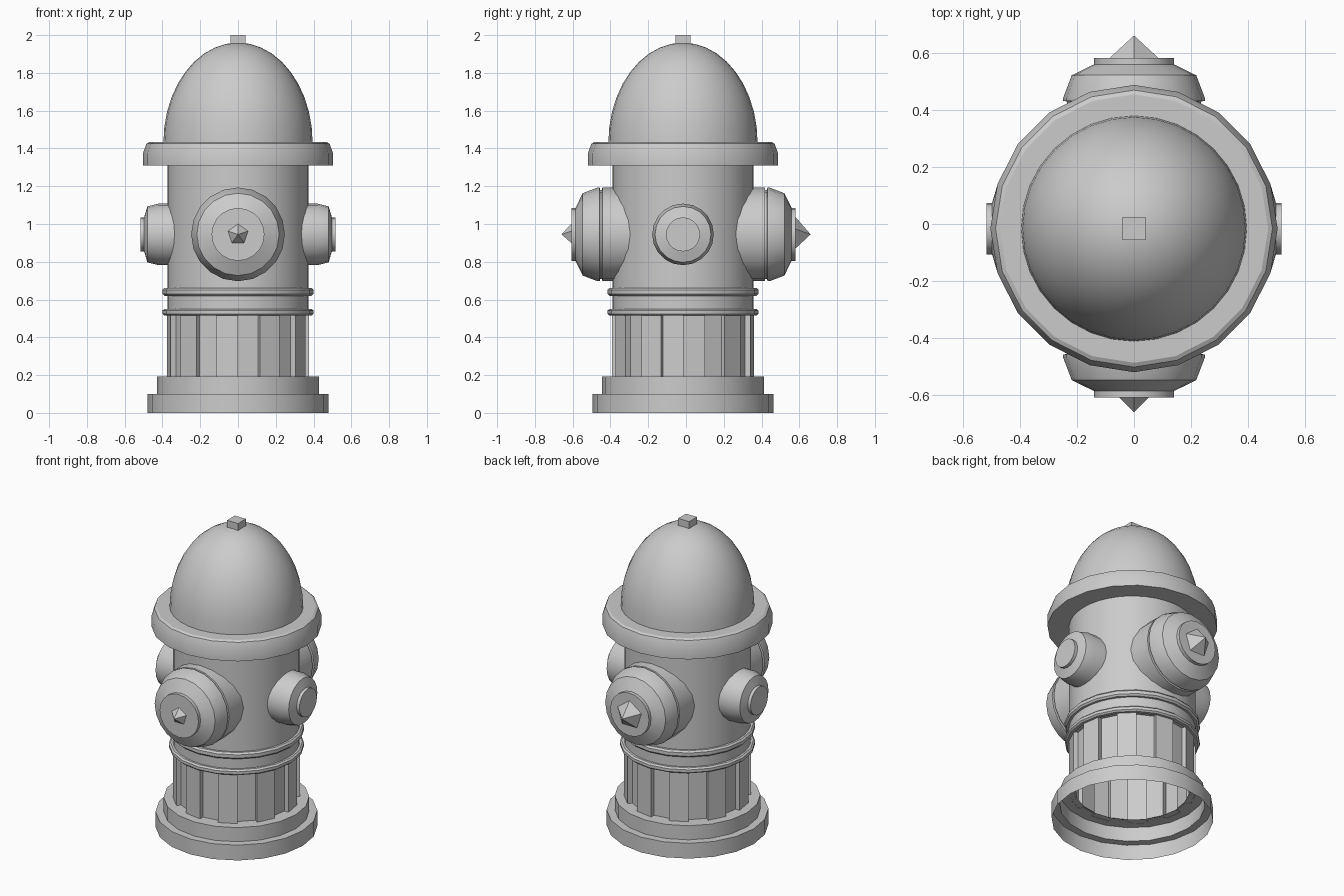
import bpy, bmesh
from math import sin, cos, pi, radians
from mathutils import Matrix, Vector

if "Cube" in bpy.data.objects:
    bpy.data.objects.remove(bpy.data.objects["Cube"])

YC = -0.016      # the barrel axis sits slightly forward of the nozzle caps
NOZZLE_Z = 0.945


def finish(name, bm, smooth=True):
    me = bpy.data.meshes.new(name)
    bm.to_mesh(me)
    bm.free()
    ob = bpy.data.objects.new(name, me)
    bpy.context.collection.objects.link(ob)
    if smooth:
        bpy.ops.object.select_all(action='DESELECT')
        ob.select_set(True)
        bpy.context.view_layer.objects.active = ob
        bpy.ops.object.shade_smooth_by_angle(angle=radians(25))
    return ob


def lathe(name, profile, segs=20, matrix=None, smooth=True, start=pi / 2):
    """Spin (radius, height) points around z; radius 0 closes to a point."""
    bm = bmesh.new()
    rings = []
    for r, z in profile:
        n = segs if r > 0 else 1
        rings.append([bm.verts.new((r * cos(start + 2 * pi * j / segs),
                                    r * sin(start + 2 * pi * j / segs), z))
                      for j in range(n)])
    for a, b in zip(rings, rings[1:]):
        for j in range(segs):
            k = (j + 1) % segs
            if len(b) == 1:
                bm.faces.new((a[j], a[k], b[0]))
            elif len(a) == 1:
                bm.faces.new((a[0], b[k], b[j]))
            else:
                bm.faces.new((a[j], a[k], b[k], b[j]))
    bm.transform(matrix or Matrix.Translation((0, YC, 0)))
    return finish(name, bm, smooth)


def aim(direction, y):
    """Matrix turning the lathe axis sideways, with local y staying up."""
    z = Vector(direction)
    up = Vector((0, 0, 1))
    x = up.cross(z)
    rot = Matrix((x, up, z)).transposed().to_4x4()
    return Matrix.Translation((0, y, NOZZLE_Z)) @ rot


# Stepped base, open underneath
lathe("base", [(0.478, 0), (0.478, 0.1), (0.43, 0.1), (0.43, 0.192), (0.335, 0.192)])

# Fluted lower barrel: alternating raised and sunken flat panels
bm = bmesh.new()
outline = []
for j in range(20):
    r = 0.375 if j % 2 == 0 else 0.345
    for a in (j, j + 1):
        t = 2 * pi * a / 20
        outline.append((r * cos(t), r * sin(t) + YC))
low = [bm.verts.new((x, y, 0.19)) for x, y in outline]
top = [bm.verts.new((x, y, 0.525)) for x, y in outline]
for i in range(len(low)):
    k = (i + 1) % len(low)
    bm.faces.new((low[i], low[k], top[k], top[i]))
finish("fluted_barrel", bm, smooth=False)

# Upper barrel
lathe("barrel", [(0.34, 0.52), (0.374, 0.52), (0.374, 1.32)], segs=40)

# Two rounded bands
for name, z, h in (("lower_band", 0.533, 0.018), ("upper_band", 0.641, 0.021)):
    lathe(name, [(0.37, z - h), (0.39, z - h), (0.4, z - h / 2), (0.4, z + h / 2),
                 (0.39, z + h), (0.37, z + h)])

# Bonnet flange
lathe("flange", [(0.37, 1.31), (0.503, 1.31), (0.503, 1.375), (0.485, 1.425),
                 (0.47, 1.433), (0.38, 1.433)])

# Bonnet dome
dome = [(0.395 * cos(t), 1.43 + 0.53 * sin(t))
        for t in (pi / 2 * i / 10 for i in range(10))]
lathe("dome", dome + [(0, 1.96)], segs=32)

# Square operating nut
bm = bmesh.new()
bmesh.ops.create_cube(bm, size=1)
bm.transform(Matrix.Translation((0, YC, 1.97)) @ Matrix.Diagonal((0.08, 0.08, 0.06, 1)))
finish("top_nut", bm, smooth=False)

# Large front and back nozzles with five-sided pointed nuts
for side, d, r_nut in (("front", -1, 0.06), ("back", 1, 0.095)):
    m = aim((0, d, 0), -0.013)
    lathe(side + "_nozzle", [(0.247, 0.2), (0.247, 0.43), (0.235, 0.432),
                             (0.235, 0.442), (0.248, 0.444), (0.248, 0.455),
                             (0.218, 0.534), (0.14, 0.572), (0.14, 0.594),
                             (0, 0.594)], matrix=m)
    tip = 0.66 - 0.013 * -d
    lathe(side + "_nozzle_nut", [(r_nut, 0.59), (0, tip)], segs=5,
          matrix=m, smooth=False)

# Small side nozzles
for side, d in (("left", -1), ("right", 1)):
    lathe(side + "_nozzle", [(0.163, 0.25), (0.163, 0.42), (0.148, 0.48),
                             (0.09, 0.497), (0.09, 0.517), (0, 0.517)],
          matrix=aim((d, 0, 0), YC))
